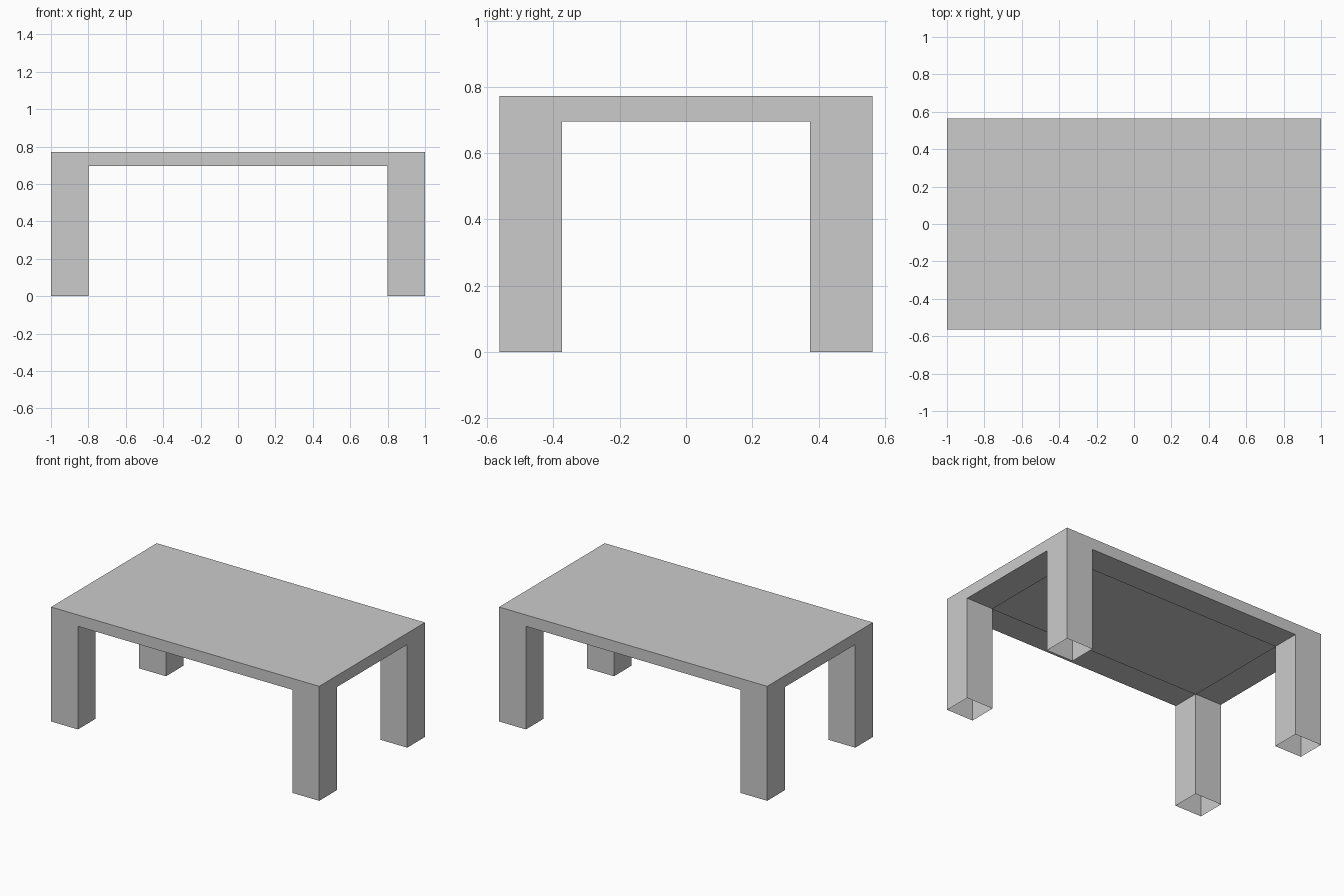
import bpy, bmesh
from mathutils import Vector, Matrix

if "Cube" in bpy.data.objects:
    bpy.data.objects.remove(bpy.data.objects["Cube"])

HX, HY = 1.0, 0.563      # half size of the top
IX, IY = 0.80, 0.375     # inner faces of the legs
Z0, Z1 = 0.695, 0.772    # underside and upper side of the top


def box(lo, hi):
    lo, hi = Vector(lo), Vector(hi)
    bm = bmesh.new()
    m = Matrix.Translation((lo + hi) / 2) @ Matrix.Diagonal((*(hi - lo), 1))
    bmesh.ops.create_cube(bm, size=1, matrix=m)
    bm.normal_update()
    return bm


def finish(bm, name):
    me = bpy.data.meshes.new(name)
    bm.to_mesh(me)
    bm.free()
    ob = bpy.data.objects.new(name, me)
    bpy.context.collection.objects.link(ob)
    return ob


# Tabletop: hollow slab; the underside keeps only the strips between the legs
bm = box((-HX, -HY, Z0), (HX, HY, Z1))
for co, no in (((IX, 0, 0), (1, 0, 0)), ((-IX, 0, 0), (1, 0, 0)),
               ((0, IY, 0), (0, 1, 0)), ((0, -IY, 0), (0, 1, 0))):
    under = [f for f in bm.faces if f.normal.z < -0.5]
    geom = under + list({e for f in under for e in f.edges}) + list({v for f in under for v in f.verts})
    bmesh.ops.bisect_plane(bm, geom=geom, plane_co=co, plane_no=no)
    bm.normal_update()
openings = []
for f in bm.faces:
    c = f.calc_center_median()
    # leg corners (outside both lines) and centre panel (inside both lines)
    if f.normal.z < -0.5 and (abs(c.x) > IX) == (abs(c.y) > IY):
        openings.append(f)
bmesh.ops.delete(bm, geom=openings, context='FACES')
finish(bm, "tabletop")

# Legs: hollow square tubes, open at the bottom
for sx, side in ((-1, "left"), (1, "right")):
    for sy, end in ((-1, "front"), (1, "back")):
        xs, ys = sorted((sx * IX, sx * HX)), sorted((sy * IY, sy * HY))
        bm = box((xs[0], ys[0], 0), (xs[1], ys[1], Z0))
        caps = [f for f in bm.faces if abs(f.normal.z) > 0.5]
        bmesh.ops.delete(bm, geom=caps, context='FACES_ONLY')
        finish(bm, f"{end}_{side}_leg")
